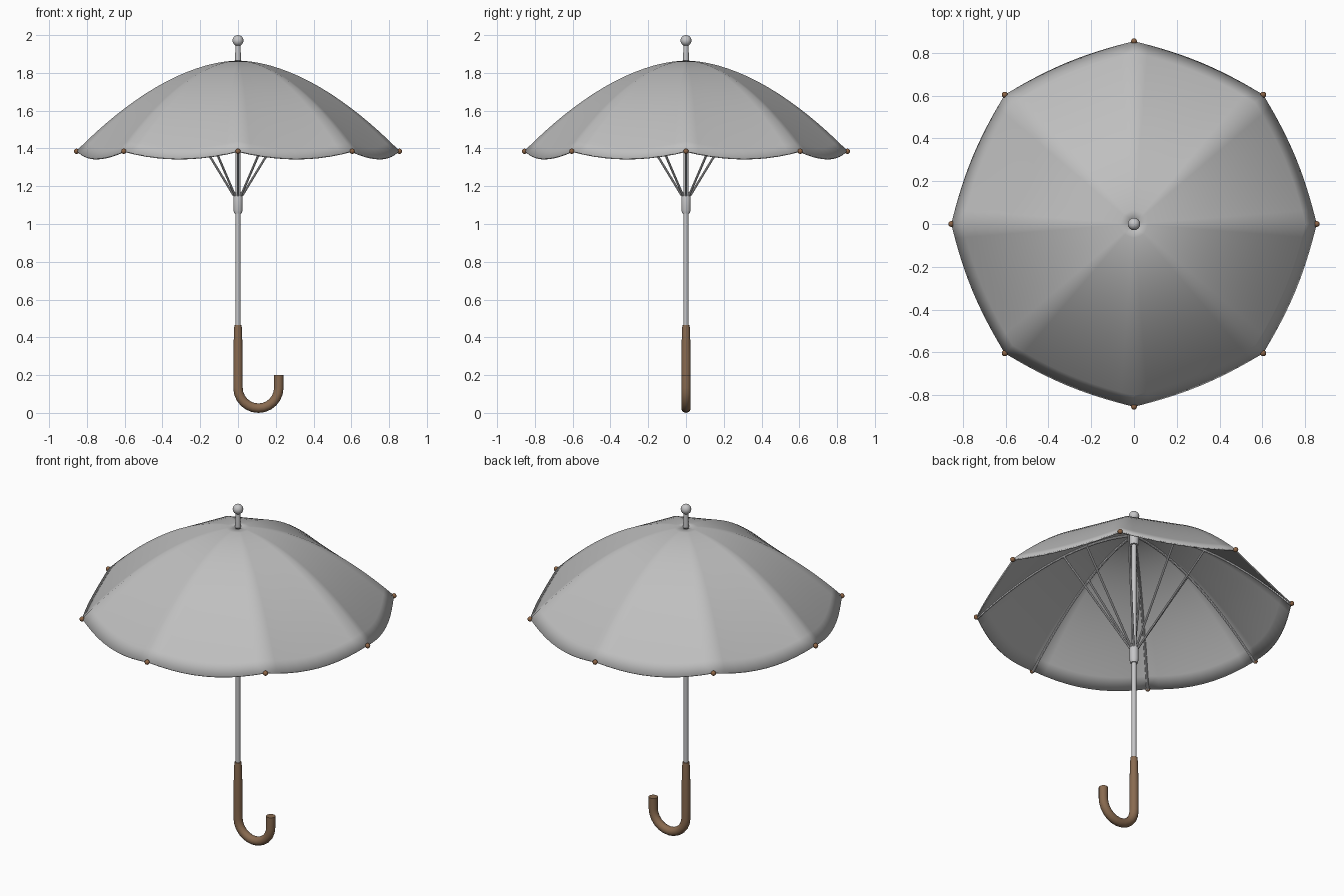
import bpy, bmesh, math
from mathutils import Vector

if "Cube" in bpy.data.objects:
    bpy.data.objects.remove(bpy.data.objects["Cube"])

RIBS = 8
R_TIP, Z_TOP, DROP, POW = 0.855, 1.865, 0.478, 1.8


def material(name, rgb):
    m = bpy.data.materials.new(name)
    m.diffuse_color = (*rgb, 1)
    m.use_nodes = True
    m.node_tree.nodes["Principled BSDF"].inputs["Base Color"].default_value = m.diffuse_color
    return m


FABRIC = material("grey fabric", (0.52, 0.52, 0.52))
METAL = material("light metal", (0.56, 0.56, 0.57))
WOOD = material("brown wood", (0.25, 0.145, 0.08))
TIP = material("brown tips", (0.27, 0.13, 0.06))


def finish(name, bm, mat, angle=40):
    bmesh.ops.recalc_face_normals(bm, faces=bm.faces)
    me = bpy.data.meshes.new(name)
    bm.to_mesh(me)
    bm.free()
    me.materials.append(mat)
    ob = bpy.data.objects.new(name, me)
    bpy.context.collection.objects.link(ob)
    bpy.ops.object.select_all(action='DESELECT')
    ob.select_set(True)
    bpy.context.view_layer.objects.active = ob
    bpy.ops.object.shade_smooth_by_angle(angle=math.radians(angle))
    return ob


def tube(name, path, radii, mat, sides=16, azimuth=0.0):
    """Capped tube along a path lying in the vertical plane at the azimuth."""
    pts = [Vector((r * math.cos(azimuth), r * math.sin(azimuth), z)) for r, z in path]
    side = Vector((-math.sin(azimuth), math.cos(azimuth), 0))
    bm = bmesh.new()
    rings = []
    for i, p in enumerate(pts):
        rad = radii[i] if isinstance(radii, list) else radii
        tan = (pts[min(i + 1, len(pts) - 1)] - pts[max(i - 1, 0)]).normalized()
        up = tan.cross(side)
        rings.append([bm.verts.new(p + rad * (math.cos(a) * side + math.sin(a) * up))
                      for a in (2 * math.pi * k / sides for k in range(sides))])
    for a, b in zip(rings, rings[1:]):
        for k in range(sides):
            j = (k + 1) % sides
            bm.faces.new((a[k], a[j], b[j], b[k]))
    bm.faces.new(rings[0])
    bm.faces.new(rings[-1])
    return finish(name, bm, mat)


def ball(name, loc, rad, mat, u=16, v=10):
    bm = bmesh.new()
    bmesh.ops.create_uvsphere(bm, u_segments=u, v_segments=v, radius=rad)
    bmesh.ops.translate(bm, verts=bm.verts, vec=loc)
    return finish(name, bm, mat)


def rib_z(t):
    return Z_TOP - DROP * t ** POW


# Canopy: eight panels bulging and sagging between the ribs
SUB, ROWS = 10, 16
bm = bmesh.new()
grid = []
for i in range(ROWS + 1):
    t = 0.015 + 0.985 * i / ROWS
    row = []
    for k in range(RIBS * SUB):
        u = 2 * (k % SUB) / SUB - 1
        phi = u * math.pi / RIBS
        f = 1 - u * u
        r = t * (R_TIP * math.cos(math.pi / RIBS) / math.cos(phi) + 0.028 * f)
        a = 2 * math.pi * k / (RIBS * SUB)
        row.append(bm.verts.new((r * math.cos(a), r * math.sin(a),
                                 rib_z(t) - 0.04 * f * t * t)))
    grid.append(row)
for a, b in zip(grid, grid[1:]):
    for k in range(RIBS * SUB):
        j = (k + 1) % (RIBS * SUB)
        bm.faces.new((a[k], b[k], b[j], a[j]))
canopy = finish("canopy", bm, FABRIC, 60)
solid = canopy.modifiers.new("thickness", 'SOLIDIFY')
solid.thickness = 0.008
solid.offset = -1

# Ribs, stretchers and tip beads around the shaft
for n in range(RIBS):
    az = 2 * math.pi * n / RIBS
    ts = [0.03 + 0.965 * i / 14 for i in range(15)]
    tube(f"rib_{n}", [(R_TIP * t, rib_z(t) - 0.014) for t in ts], 0.007, METAL, 8, az)
    tube(f"stretcher_{n}", [(0.022, 1.15), (0.38, rib_z(0.38 / R_TIP) - 0.016)],
         0.006, METAL, 8, az)
    ball(f"rib_tip_{n}", (R_TIP * math.cos(az), R_TIP * math.sin(az), 1.385),
         0.014, TIP, 12, 8)

# Shaft, sliding runner, top hub and ferrule
tube("shaft", [(0, 0.42), (0, 1.95)], 0.013, METAL)
tube("runner", [(0, 1.055), (0, 1.075), (0, 1.145), (0, 1.17)],
     [0.019, 0.025, 0.025, 0.019], METAL)
tube("top_hub", [(0, 1.79), (0, 1.80), (0, 1.85)], [0.023, 0.027, 0.027], METAL)
tube("ferrule", [(0, 1.84), (0, 1.90), (0, 1.96)], [0.016, 0.015, 0.012], METAL)
ball("finial", (0, 0, 1.971), 0.029, METAL)

# Hooked handle: tapered grip, half-circle bend, short upturned end
HR = 0.108
path = [(0, 0.465), (0, 0.44), (0, 0.30), (0, 0.20)]
radii = [0.019, 0.021, 0.025, 0.025]
for i in range(13):
    a = math.pi + math.pi * i / 12
    path.append((HR + HR * math.cos(a), 0.133 + HR * math.sin(a)))
    radii.append(0.025)
path.append((2 * HR, 0.20))
radii.append(0.025)
tube("handle", path, radii, WOOD)
